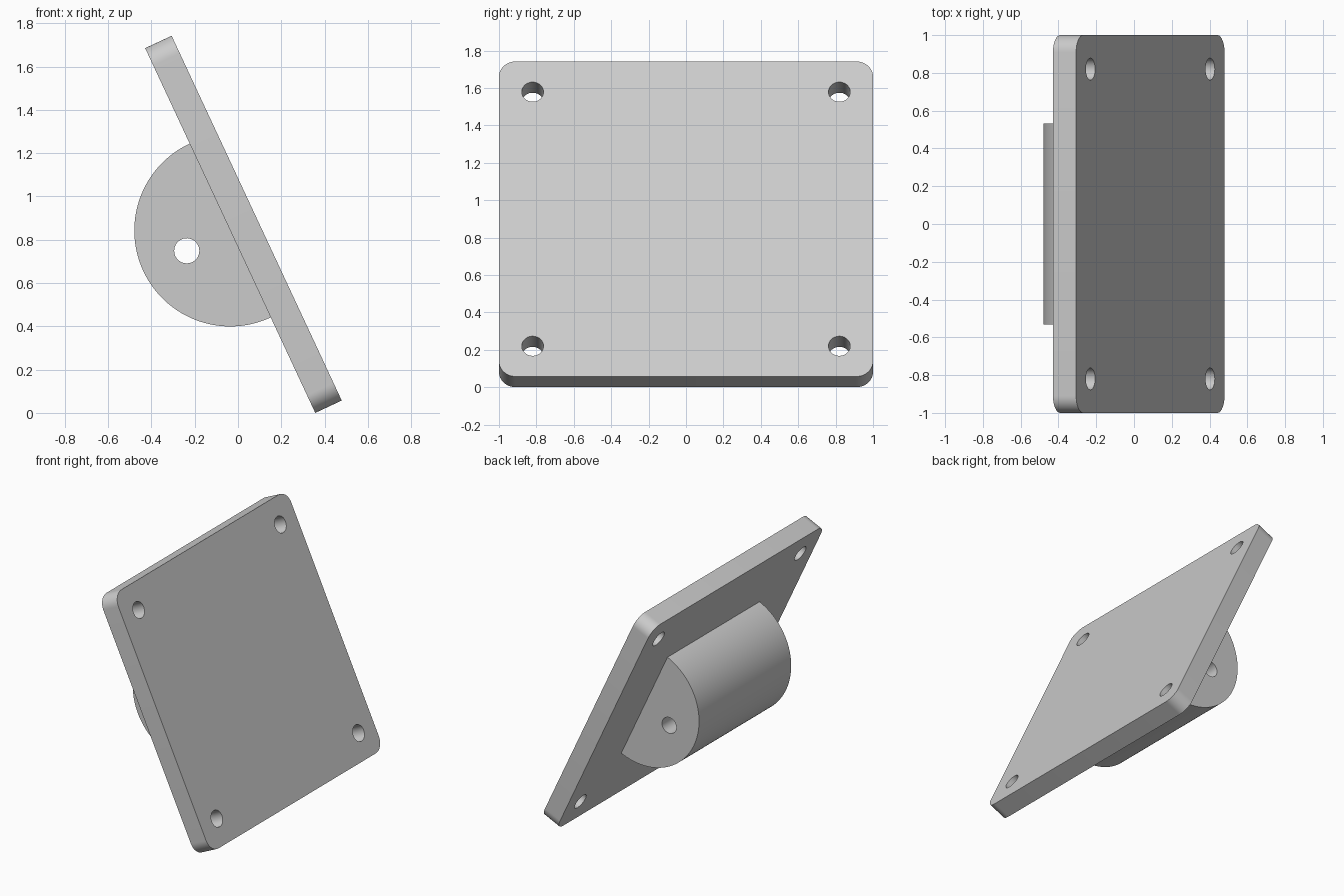
import bpy, bmesh
from math import sin, cos, pi, radians
from mathutils import Matrix, Vector

if "Cube" in bpy.data.objects:
    bpy.data.objects.remove(bpy.data.objects["Cube"])

THICK, HALF_W, HALF_L = 0.135, 1.0, 0.9295      # plate
CORNER, INSET, HOLE_R = 0.09, 0.18, 0.058       # plate corners and holes
DRUM_R, DRUM_HALF = 0.443, 0.533                # half drum
# Leaning frame: local x is the plate normal, origin on the inner face
LEAN = Matrix.Translation((-0.036, 0, 0.8424)) @ Matrix.Rotation(radians(-25), 4, "Y")

grey = bpy.data.materials.new("light grey")
grey.use_nodes = True
grey.diffuse_color = (0.6, 0.6, 0.6, 1)
grey.node_tree.nodes["Principled BSDF"].inputs["Base Color"].default_value = (0.6, 0.6, 0.6, 1)


def arc(cx, cy, r, start, end, steps):
    return [(cx + r * cos(start + (end - start) * i / steps),
             cy + r * sin(start + (end - start) * i / steps)) for i in range(steps + 1)]


def prism(name, points, sweep):
    """Extrude a closed outline of 3D points along a vector, then lean it."""
    bm = bmesh.new()
    face = bm.faces.new([bm.verts.new(p) for p in points])
    moved = bmesh.ops.extrude_face_region(bm, geom=[face])["geom"]
    bmesh.ops.translate(bm, vec=Vector(sweep),
                        verts=[v for v in moved if isinstance(v, bmesh.types.BMVert)])
    bmesh.ops.recalc_face_normals(bm, faces=bm.faces)
    bm.transform(LEAN)
    mesh = bpy.data.meshes.new(name)
    bm.to_mesh(mesh)
    bm.free()
    mesh.materials.append(grey)
    obj = bpy.data.objects.new(name, mesh)
    bpy.context.collection.objects.link(obj)
    return obj


def drill(obj, cutters):
    """Cut the holes, apply the cuts and smooth the round faces."""
    bpy.ops.object.select_all(action="DESELECT")
    bpy.context.view_layer.objects.active = obj
    obj.select_set(True)
    for cutter in cutters:
        mod = obj.modifiers.new("hole", "BOOLEAN")
        mod.operation, mod.solver, mod.object = "DIFFERENCE", "EXACT", cutter
        bpy.ops.object.modifier_apply(modifier=mod.name)
        bpy.data.objects.remove(cutter)
    bpy.ops.object.shade_smooth_by_angle(angle=radians(30))


# Mounting plate with rounded corners and four bolt holes
outline = []
for i, (sy, sz) in enumerate([(1, 1), (-1, 1), (-1, -1), (1, -1)]):
    outline += arc(sy * (HALF_W - CORNER), sz * (HALF_L - CORNER), CORNER,
                   i * pi / 2, (i + 1) * pi / 2, 12)
plate = prism("mounting_plate", [(0, y, z) for y, z in outline], (THICK, 0, 0))
bolt_holes = []
for sy in (-1, 1):
    for sz in (-1, 1):
        circle = arc(sy * (HALF_W - INSET), sz * (HALF_L - INSET), HOLE_R, 0, 2 * pi, 40)[:-1]
        bolt_holes.append(prism("bolt_hole_cutter", [(-0.1, y, z) for y, z in circle],
                                (THICK + 0.2, 0, 0)))
drill(plate, bolt_holes)

# Half drum on the inner face with a pin hole along its length
half = arc(0, 0, DRUM_R, pi / 2, 3 * pi / 2, 64)
drum = prism("half_drum", [(x, -DRUM_HALF, z) for x, z in half], (0, 2 * DRUM_HALF, 0))
circle = arc(-DRUM_R / 2, 0, HOLE_R, 0, 2 * pi, 40)[:-1]
drill(drum, [prism("pin_hole_cutter", [(x, -DRUM_HALF - 0.1, z) for x, z in circle],
                   (0, 2 * DRUM_HALF + 0.2, 0))])
